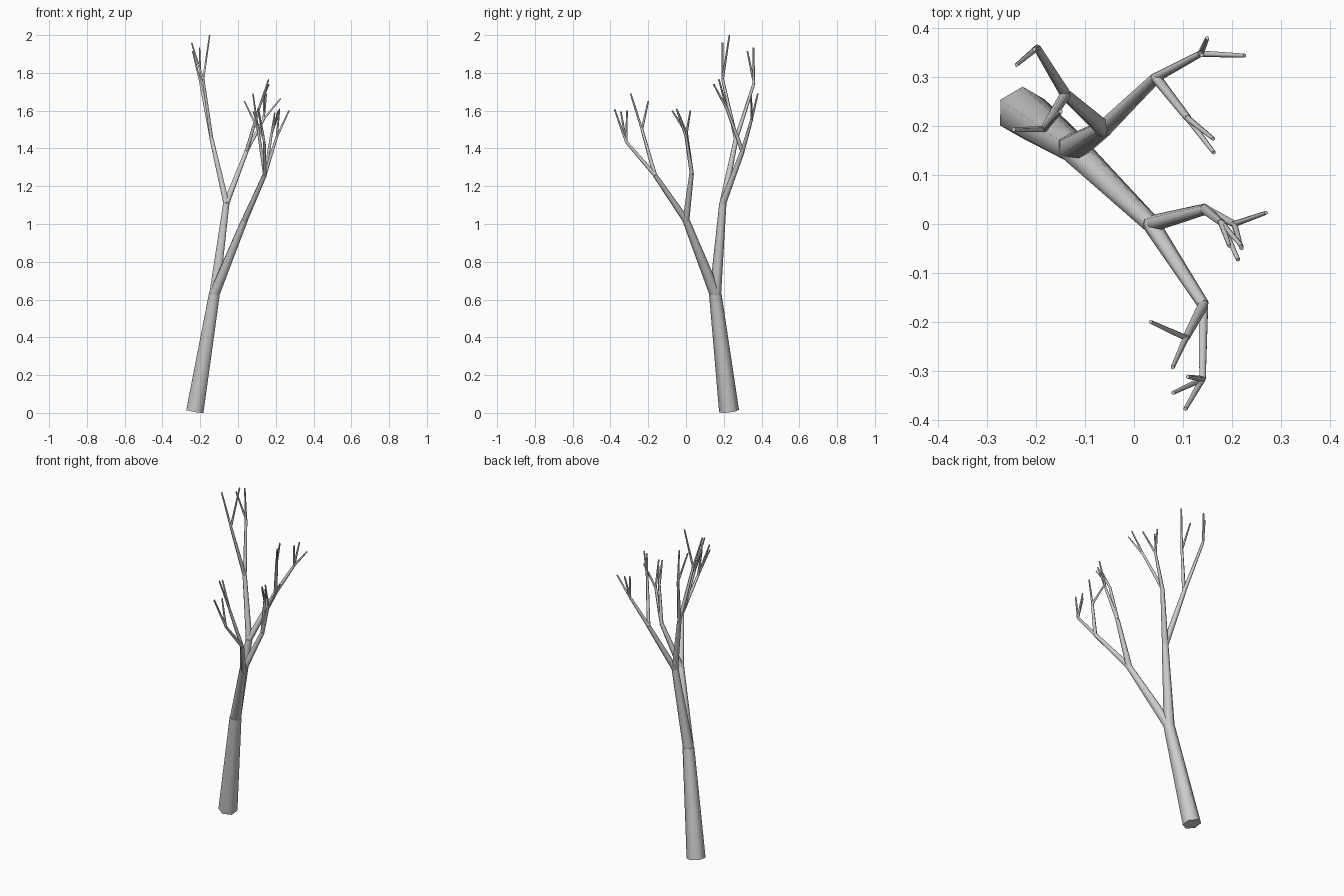
import bpy, bmesh, math
from mathutils import Vector, Matrix

if "Cube" in bpy.data.objects:
    bpy.data.objects.remove(bpy.data.objects["Cube"])

SIDES = 6
# radius at the start of each level and at its end
RADII = [(0.053, 0.033), (0.031, 0.019), (0.018, 0.012), (0.011, 0.0075), (0.0065, 0.0042)]
NAMES = ["trunk", "main_limbs", "branches", "small_branches", "twigs"]

# (end point, children) for every segment
tree = ((-0.125, 0.155, 0.63), [
    # limb leaning to the front right
    ((0.035, 0.0, 1.02), [
        ((0.142, -0.165, 1.26), [
            ((0.14, -0.317, 1.435), [
                ((0.11, -0.312, 1.60), []),
                ((0.08, -0.345, 1.595), []),
                ((0.105, -0.378, 1.607), [])]),
            ((0.106, -0.233, 1.50), [
                ((0.034, -0.20, 1.65), []),
                ((0.079, -0.293, 1.69), [])])]),
        ((0.145, 0.03, 1.27), [
            ((0.205, 0.0, 1.46), [
                ((0.27, 0.023, 1.60), []),
                ((0.22, -0.05, 1.61), [])]),
            ((0.178, 0.003, 1.48), [
                ((0.213, -0.073, 1.60), []),
                ((0.195, -0.045, 1.59), []),
                ((0.22, -0.045, 1.60), [])])])]),
    # limb rising at the back
    ((-0.062, 0.195, 1.11), [
        ((-0.14, 0.265, 1.45), [
            ((-0.198, 0.36, 1.745), [
                ((-0.24, 0.325, 1.915), []),
                ((-0.204, 0.357, 1.935), [])]),
            ((-0.184, 0.194, 1.765), [
                ((-0.246, 0.193, 1.96), []),
                ((-0.15, 0.23, 2.0), [])])]),
        ((0.045, 0.299, 1.385), [
            ((0.136, 0.348, 1.555), [
                ((0.15, 0.38, 1.69), []),
                ((0.226, 0.344, 1.665), []),
                ((0.138, 0.345, 1.68), [])]),
            ((0.11, 0.216, 1.61), [
                ((0.162, 0.174, 1.765), []),
                ((0.163, 0.146, 1.74), [])])])])])

meshes = [bmesh.new() for _ in NAMES]


def segment(bm, start, end, r0, r1):
    """Capped tapered tube from start to end."""
    start, end = Vector(start), Vector(end)
    axis = end - start
    turn = Vector((0, 0, 1)).rotation_difference(axis).to_matrix().to_4x4()
    place = Matrix.Translation((start + end) / 2) @ turn
    bmesh.ops.create_cone(bm, cap_ends=True, segments=SIDES, radius1=r0, radius2=r1,
                          depth=axis.length, matrix=place)


def grow(start, node, level):
    end, children = node
    segment(meshes[level], start, end, *RADII[level])
    for child in children:
        grow(end, child, level + 1)


grow((-0.228, 0.228, 0.01), tree, 0)

# one object per level of branching, smooth sides with sharp caps
for name, bm in zip(NAMES, meshes):
    mesh = bpy.data.meshes.new(name)
    bm.to_mesh(mesh)
    bm.free()
    obj = bpy.data.objects.new(name, mesh)
    bpy.context.collection.objects.link(obj)
    bpy.ops.object.select_all(action='DESELECT')
    obj.select_set(True)
    bpy.context.view_layer.objects.active = obj
    bpy.ops.object.shade_smooth_by_angle(angle=math.radians(65))
